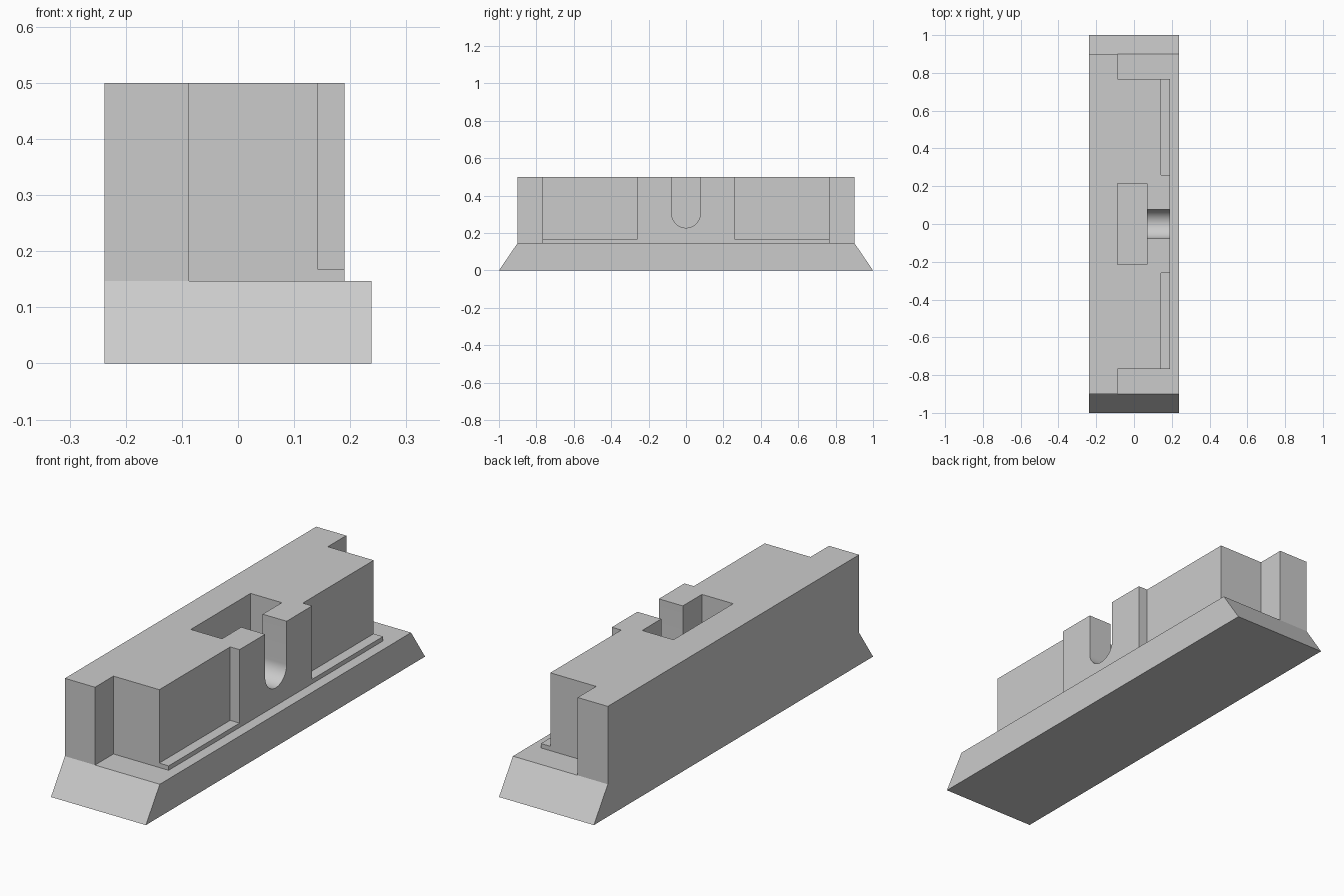
import bpy, bmesh, math
from mathutils import Vector

cube = bpy.data.objects.get("Cube")
if cube:
    bpy.data.objects.remove(cube, do_unlink=True)

grey = bpy.data.materials.new("plain grey")
grey.use_nodes = True
colour = (0.6, 0.6, 0.6, 1)
grey.diffuse_color = colour
grey.node_tree.nodes["Principled BSDF"].inputs["Base Color"].default_value = colour


def prism(name, outline, offset):
    """Extrude a flat outline along an offset vector into a solid."""
    bm = bmesh.new()
    face = bm.faces.new([bm.verts.new(p) for p in outline])
    out = bmesh.ops.extrude_face_region(bm, geom=[face])
    moved = [v for v in out["geom"] if isinstance(v, bmesh.types.BMVert)]
    bmesh.ops.translate(bm, verts=moved, vec=Vector(offset))
    bmesh.ops.recalc_face_normals(bm, faces=bm.faces)
    mesh = bpy.data.meshes.new(name)
    bm.to_mesh(mesh)
    bm.free()
    mesh.materials.append(grey)
    obj = bpy.data.objects.new(name, mesh)
    bpy.context.collection.objects.link(obj)
    return obj


def box(name, x0, x1, y0, y1, z0, z1):
    outline = [(x0, y0, z0), (x1, y0, z0), (x1, y1, z0), (x0, y1, z0)]
    return prism(name, outline, (0, 0, z1 - z0))


def combine(target, other, operation):
    """Apply a boolean and discard the second solid."""
    bpy.context.view_layer.objects.active = target
    mod = target.modifiers.new(operation.lower(), 'BOOLEAN')
    mod.operation, mod.object, mod.solver = operation, other, 'EXACT'
    bpy.ops.object.modifier_apply(modifier=mod.name)
    bpy.data.objects.remove(other, do_unlink=True)


HALF, FRONT, WALL, INNER = 0.238, 0.19, 0.07, -0.087
DECK, LEDGE, TOP, ABOVE = 0.147, 0.167, 0.5, 0.6
LONG, SHORT = 0.9, 0.768

# Base with sloping ends
block = prism("slotted_block",
              [(-HALF, -1, 0), (-HALF, 1, 0), (-HALF, LONG, DECK), (-HALF, -LONG, DECK)],
              (2 * HALF, 0, 0))

# Upper body with notched corners
half = [(FRONT, SHORT), (INNER, SHORT), (INNER, LONG), (-HALF, LONG)]
plan = half + [(x, -y) for x, y in reversed(half)]
body = prism("body", [(x, y, DECK) for x, y in plan], (0, 0, TOP - DECK))
combine(block, body, 'UNION')

# Shallow side recesses that leave a thin ledge
for side in (-1, 1):
    y0, y1 = sorted((side * 0.26, side * 0.85))
    combine(block, box("recess", 0.143, 0.3, y0, y1, LEDGE, ABOVE), 'DIFFERENCE')

# Central pocket
combine(block, box("pocket", INNER, WALL, -0.214, 0.214, DECK, ABOVE), 'DIFFERENCE')

# Round-bottomed slot through the pocket wall
R, STEPS = 0.077, 32
arc = [(0, -R * math.cos(math.pi * i / STEPS), 0.305 - R * math.sin(math.pi * i / STEPS))
       for i in range(STEPS + 1)]
combine(block, prism("slot", arc + [(0, R, ABOVE), (0, -R, ABOVE)], (0.3, 0, 0)), 'DIFFERENCE')

# Merge coplanar faces and smooth only the round slot
bm = bmesh.new()
bm.from_mesh(block.data)
bmesh.ops.remove_doubles(bm, verts=bm.verts, dist=0.0001)
bmesh.ops.dissolve_limit(bm, angle_limit=math.radians(0.5), verts=bm.verts, edges=bm.edges)
bm.to_mesh(block.data)
bm.free()
for obj in bpy.context.selected_objects:
    obj.select_set(False)
block.select_set(True)
bpy.context.view_layer.objects.active = block
bpy.ops.object.shade_smooth_by_angle(angle=math.radians(30))
